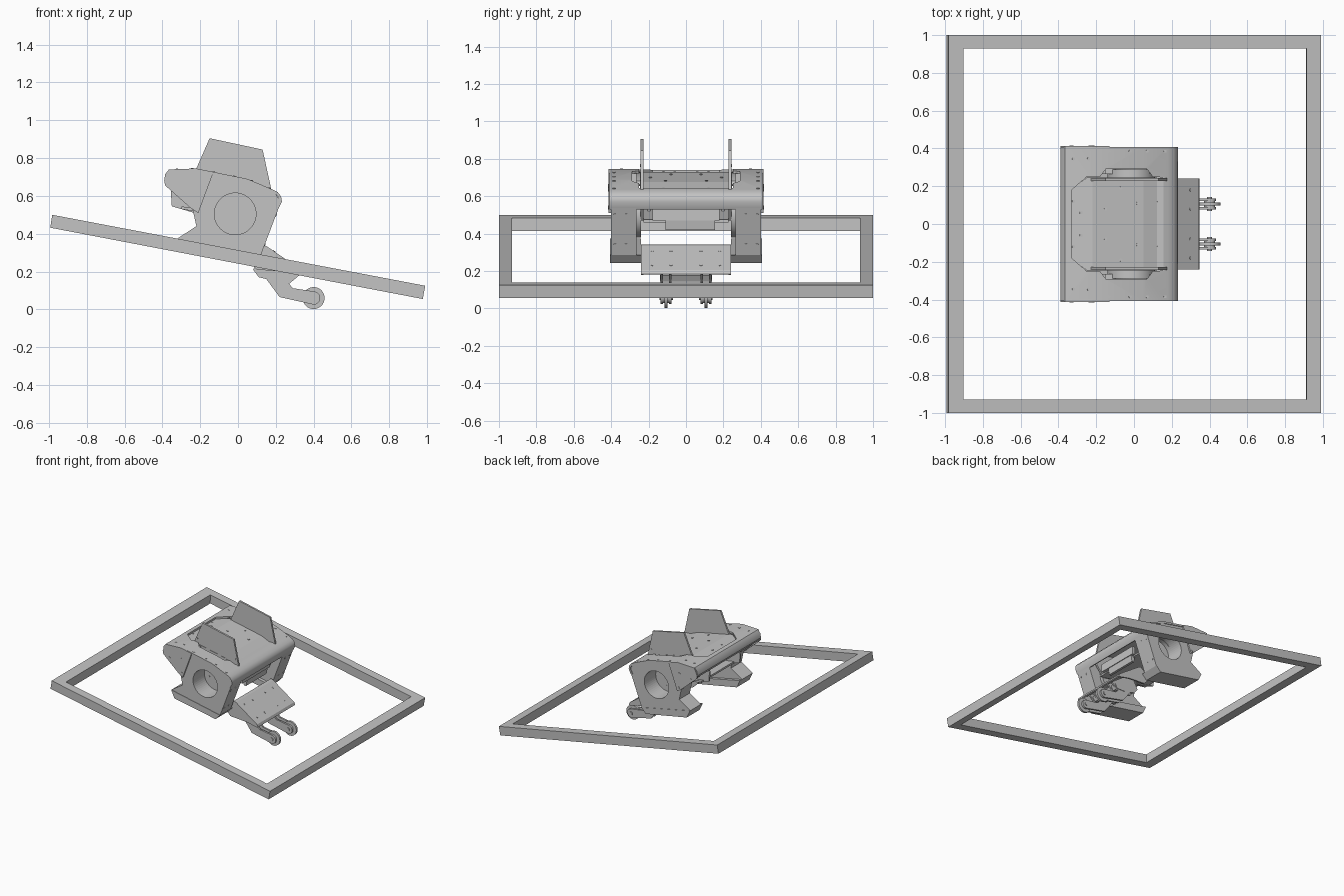
import bpy, bmesh, math
from mathutils import Vector, Matrix

old = bpy.data.objects.get("Cube")
if old:
    bpy.data.objects.remove(old, do_unlink=True)

grey = bpy.data.materials.new("plain_grey")
grey.use_nodes = True
grey.diffuse_color = (0.55, 0.55, 0.55, 1)
grey.node_tree.nodes["Principled BSDF"].inputs["Base Color"].default_value = (0.55, 0.55, 0.55, 1)


def finish(name, bm, smooth=False):
    bmesh.ops.recalc_face_normals(bm, faces=bm.faces)
    mesh = bpy.data.meshes.new(name)
    bm.to_mesh(mesh)
    bm.free()
    mesh.materials.append(grey)
    ob = bpy.data.objects.new(name, mesh)
    bpy.context.collection.objects.link(ob)
    if smooth:
        bpy.ops.object.select_all(action='DESELECT')
        ob.select_set(True)
        bpy.context.view_layer.objects.active = ob
        bpy.ops.object.shade_smooth_by_angle(angle=math.radians(35))
    return ob


def prism(name, pts, y0, y1, smooth=False):
    """Extrude an x-z outline from y0 to y1."""
    bm = bmesh.new()
    face = bm.faces.new([bm.verts.new((x, y0, z)) for x, z in pts])
    ext = bmesh.ops.extrude_face_region(bm, geom=[face])
    moved = [v for v in ext["geom"] if isinstance(v, bmesh.types.BMVert)]
    bmesh.ops.translate(bm, verts=moved, vec=(0, y1 - y0, 0))
    return finish(name, bm, smooth)


def pair(name, pts, y0, y1, smooth=False):
    return [prism(f"{side}_{name}", pts, s * y0, s * y1, smooth)
            for side, s in (("back", 1), ("front", -1))]


def disc(cx, cz, r, n=32, start=0, sweep=math.tau):
    steps = n if sweep == math.tau else n - 1
    return [(cx + r * math.cos(start + sweep * i / steps),
             cz + r * math.sin(start + sweep * i / steps)) for i in range(n)]


def ribbon(path, t):
    """Closed outline of a bent sheet with thickness t below the path."""
    inner = []
    for i, p in enumerate(path):
        a, b = path[max(i - 1, 0)], path[min(i + 1, len(path) - 1)]
        d = Vector((b[0] - a[0], b[1] - a[1])).normalized()
        inner.append((p[0] + d.y * t, p[1] - d.x * t))
    return path + inner[::-1]


def cut(ob, pts, d0, d1, vertical=False):
    """Cut an outline through ob along y, or along z when vertical."""
    tool = prism("cutter", pts, d0, d1)
    if vertical:
        tool.data.transform(Matrix.Rotation(math.pi / 2, 4, 'X'))
    mod = ob.modifiers.new("hole", 'BOOLEAN')
    mod.object = tool
    mod.solver = 'EXACT'
    bpy.context.view_layer.objects.active = ob
    bpy.ops.object.modifier_apply(modifier=mod.name)
    bpy.data.objects.remove(tool, do_unlink=True)


def bolts(name, spots, normal, r=0.008):
    """Low bolt heads on a surface with the given normal."""
    bm = bmesh.new()
    turn = Vector(normal).to_track_quat('Z', 'Y').to_matrix().to_4x4()
    for p in spots:
        bmesh.ops.create_cone(bm, cap_ends=True, segments=10, radius1=r, radius2=r,
                              depth=0.005, matrix=Matrix.Translation(p) @ turn)
    return finish(name, bm)


# Tilted rectangular frame
frame = prism("tilted_frame", [(-0.982, 0.5), (0.99, 0.125), (0.977, 0.055), (-0.993, 0.432)], -1, 1)
cut(frame, [(-0.9, 0.8), (0.925, 0.6), (0.905, -0.2), (-0.905, -0.2)], -0.93, 0.93)

# Side pods with deep round recesses and a notch above each duct ring
cx, cz = -0.015, 0.505
base = [(0.12, 0.285), (0.08, 0.243), (-0.29, 0.312), (-0.32, 0.375)]
pod = [(-0.375, 0.665), (-0.36, 0.725), (-0.22, 0.735), (0.05, 0.68), (0.19, 0.62),
       (0.228, 0.57)] + base + [(-0.22, 0.44), (-0.24, 0.53)]
for ob, s in zip(pair("side_pod", pod, 0.265, 0.402), (1, -1)):
    cut(ob, disc(cx, cz, 0.11, 48), s * 0.2, s * 0.5)
    cut(ob, [(-0.15, 0), (-0.15, -s * 0.292), (0.08, -s * 0.292), (0.08, 0)], 0.58, 0.9, True)
for ob, s in zip(pair("duct_ring", disc(cx, cz, 0.125, 48), 0.24, 0.288, True), (1, -1)):
    cut(ob, disc(cx, cz, 0.11, 48), s * 0.255, s * 0.5)
pair("pod_base", base, 0.24, 0.405)
pair("cheek_plate", [(-0.39, 0.68), (-0.365, 0.74), (-0.22, 0.745), (-0.13, 0.725),
                     (-0.21, 0.51), (-0.25, 0.535), (-0.385, 0.655)], 0.4, 0.414)

# Bent top cover with a chamfered opening
cover = [(-0.375, 0.655), (-0.39, 0.68), (-0.385, 0.715), (-0.365, 0.74), (-0.22, 0.745),
         (0.05, 0.69), (0.18, 0.635), (0.21, 0.62), (0.228, 0.597), (0.232, 0.57), (0.212, 0.53)]
top_cover = prism("top_cover", ribbon(cover, 0.015), -0.408, 0.408, True)
half = [(-0.33, 0.18), (-0.25, 0.25), (-0.18, 0.25), (-0.15, 0.29), (0.07, 0.29),
        (0.1, 0.25), (0.165, 0.25)]
cut(top_cover, half + [(x, -y) for x, y in half[::-1]], 0.645, 0.9, True)


def cover_z(x):
    for (x0, z0), (x1, z1) in zip(cover[3:], cover[4:]):
        if x0 <= x <= x1:
            return z0 + (z1 - z0) * (x - x0) / (x1 - x0)


# Chamfered deck plate sunk in the opening
SINK = 0.02
bm = bmesh.new()
rows = [[bm.verts.new((x, s * w, cover_z(x) - SINK)) for s in (-1, 1)]
        for x, w in ((-0.34, 0.18), (-0.25, 0.245), (-0.22, 0.245), (0.05, 0.245), (0.18, 0.245))]
for a, b in zip(rows, rows[1:]):
    bm.faces.new((a[0], b[0], b[1], a[1]))
deck = finish("deck_plate", bm)
thick = deck.modifiers.new("thickness", 'SOLIDIFY')
thick.thickness, thick.offset = 0.01, 0

# Upright fins that carry on below the cover
pair("fin", [(-0.15, 0.905), (0.13, 0.845), (0.175, 0.64), (0.17, 0.55), (0.1, 0.47),
             (-0.2, 0.53), (-0.24, 0.7)], 0.228, 0.243)

# Inner carrier under the cover
pair("nose_bracket", [(-0.355, 0.62), (-0.35, 0.545), (-0.23, 0.51), (-0.15, 0.51),
                      (-0.15, 0.7), (-0.32, 0.7)], 0.19, 0.205)
prism("carrier_floor", [(-0.3, 0.545), (0.14, 0.475), (0.14, 0.46), (-0.3, 0.53)], -0.228, 0.228)
prism("rear_panel", [(0.14, 0.535), (0.165, 0.535), (0.165, 0.47), (0.14, 0.47)], -0.18, 0.18)
prism("rear_tab", [(0.12, 0.475), (0.16, 0.475), (0.15, 0.42), (0.13, 0.42)], -0.11, 0.155)

# Sloping rear tray
prism("tray_plate", ribbon([(0.13, 0.342), (0.15, 0.335), (0.34, 0.205), (0.348, 0.185)], 0.012),
      -0.24, 0.24)
pair("tray_side", [(0.04, 0.27), (0.13, 0.335), (0.15, 0.33), (0.34, 0.2), (0.34, 0.18),
                   (0.25, 0.2), (0.1, 0.21)], 0.228, 0.24)
prism("tray_crossbar", [(0.2, 0.18), (0.3, 0.18), (0.28, 0.145), (0.21, 0.145)], -0.14, 0.14)

# Forked arms with small wheels
wx, wz = 0.4, 0.06
arm = [(0.08, 0.21), (0.11, 0.17), (0.15, 0.16), (0.22, 0.065)]
arm += disc(wx, wz, 0.035, 10, -math.pi / 2, math.pi)
arm += [(0.29, 0.112), (0.27, 0.135), (0.33, 0.185), (0.14, 0.32)]
for label, y in (("inner_arm", 0.077), ("outer_arm", 0.122)):
    pair(label, arm, y, y + 0.014, True)
pair("wheel", disc(wx, wz, 0.058), 0.098, 0.115, True)
pair("wheel_hub", disc(wx, wz, 0.03, 20), 0.09, 0.123, True)
pair("axle", disc(wx, wz, 0.014, 16), 0.07, 0.142, True)

# Bolt heads
sides = (-1, 1)
bolts("cover_bolts", [(x, s * 0.385, cover_z(x)) for x in (-0.13, -0.02, 0.07, 0.165) for s in sides]
      + [(x, s * 0.345, cover_z(x)) for x in (-0.32, -0.24) for s in sides], (0.15, 0, 1))
bolts("deck_bolts", [(x, s * y, cover_z(x) - SINK + 0.006) for x, y in
                     ((-0.32, 0.12), (-0.28, 0.06), (-0.15, 0.08), (-0.07, 0.19), (0.02, 0.11), (0.13, 0.12))
                     for s in sides], (0.15, 0, 1))
bolts("tray_bolts", [(x, s * y, 0.335 - (x - 0.15) * 0.684) for x in (0.19, 0.3)
                     for y in (0.08, 0.18) for s in sides], (0.57, 0, 0.82))
bolts("pod_rear_bolts", [(0.228 - (0.57 - z) * 0.379, s * y, z) for z in (0.34, 0.5)
                         for y in (0.32, 0.38) for s in sides], (0.93, 0, -0.35))
bolts("cheek_bolts", [(x, s * 0.414, z) for x, z in ((-0.33, 0.635), (-0.23, 0.655), (-0.22, 0.54))
                      for s in sides], (0, 1, 0), 0.011)
bolts("duct_bolts", [(cx + 0.07 * math.cos(a), s * 0.255, cz + 0.07 * math.sin(a))
                     for a in (0.2, 1.77, 3.34, 4.91) for s in sides], (0, 1, 0))
bolts("fin_bolts", [(x, s * 0.243, z) for x, z in ((-0.2, 0.765), (0.145, 0.69))
                    for s in sides], (0, 1, 0))
